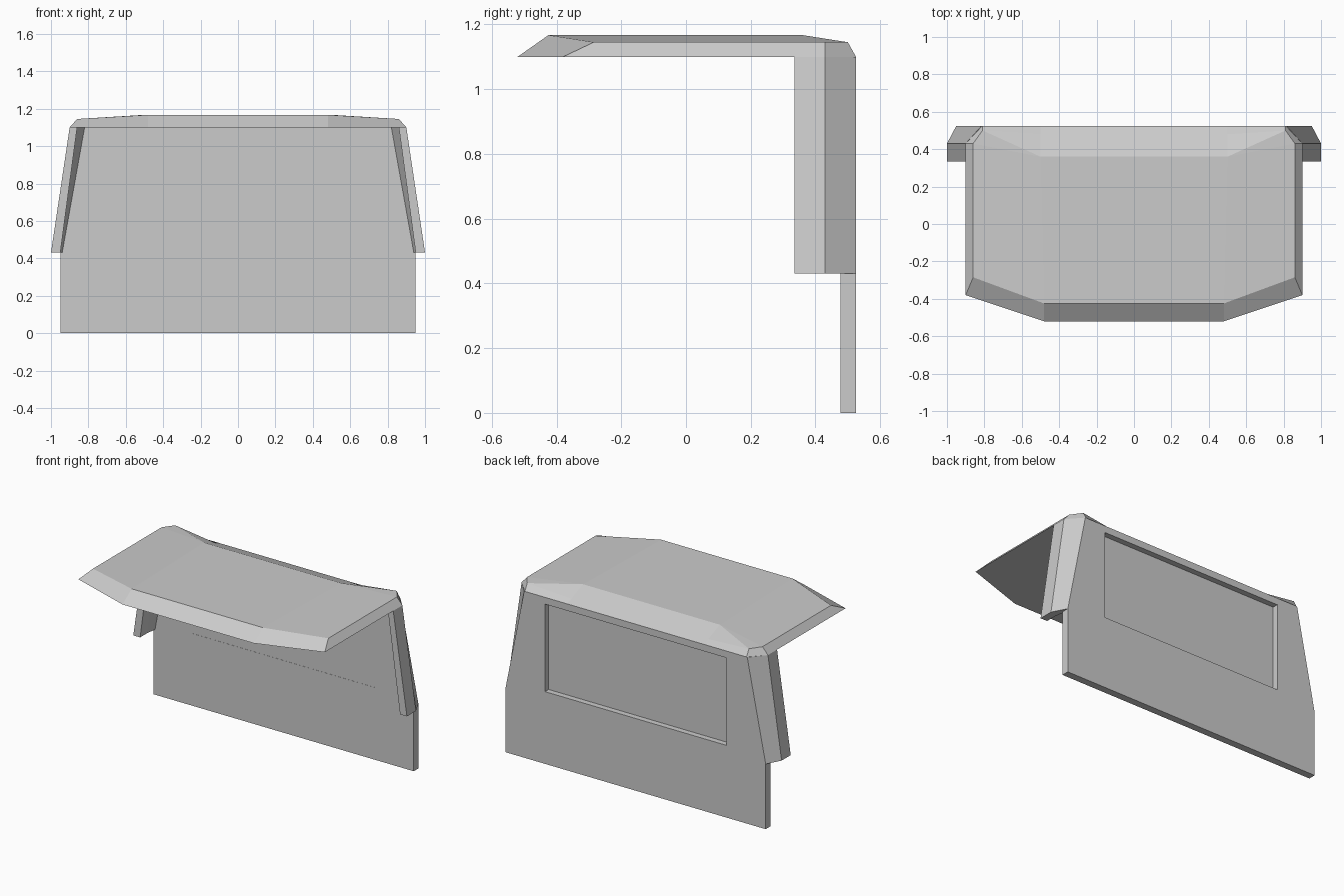
import bpy, bmesh

cube = bpy.data.objects.get("Cube")
if cube:
    bpy.data.objects.remove(cube, do_unlink=True)

grey = bpy.data.materials.new("plain grey")
grey.use_nodes = True
grey.diffuse_color = (0.6, 0.6, 0.6, 1)
grey.node_tree.nodes["Principled BSDF"].inputs["Base Color"].default_value = (0.6, 0.6, 0.6, 1)


def finish(name, bm):
    bmesh.ops.recalc_face_normals(bm, faces=bm.faces)
    mesh = bpy.data.meshes.new(name)
    bm.to_mesh(mesh)
    bm.free()
    mesh.materials.append(grey)
    ob = bpy.data.objects.new(name, mesh)
    bpy.context.collection.objects.link(ob)
    return ob


def loft(name, start, end):
    """Solid between two matching closed sections."""
    bm = bmesh.new()
    a = [bm.verts.new(p) for p in start]
    b = [bm.verts.new(p) for p in end]
    bm.faces.new(a)
    bm.faces.new(b)
    for i in range(len(a)):
        j = (i + 1) % len(a)
        bm.faces.new((a[i], a[j], b[j], b[i]))
    return finish(name, bm)


def slab(name, outline, y0, y1):
    """Extrude the right half of an x, z outline, mirrored, along y."""
    full = outline + [(-x, z) for x, z in reversed(outline)]
    return loft(name, [(x, y0, z) for x, z in full], [(x, y1, z) for x, z in full])


# Back panel with a window opening, and its thin pane
FRONT, BACK, SILL, EAVE = 0.477, 0.525, 0.43, 1.1
panel = slab("back_panel", [(0.95, 0), (0.95, SILL), (0.81, SILL), (0.81, EAVE)], FRONT, BACK)
window = [(0.663, 0.477), (0.663, 1.055)]
cutter = slab("window_cutter", window, 0.4, 0.6)
cutter.hide_render = True
cutter.hide_viewport = True
cut = panel.modifiers.new("window", 'BOOLEAN')
cut.operation = 'DIFFERENCE'
cut.solver = 'EXACT'
cut.object = cutter
slab("window_pane", window, FRONT + 0.001, FRONT + 0.01)

# Swept side fins, wider at the foot
foot = [(1, .335), (1, .43), (.95, BACK), (.81, BACK), (.81, FRONT), (.94, FRONT), (.95, .41), (.95, .335)]
head = [(.9, .335), (.9, .43), (.815, BACK), (.81, BACK), (.81, FRONT), (.82, FRONT), (.86, .41), (.86, .335)]
for side, s in (("left", 1), ("right", -1)):
    loft(side + "_fin", [(s * x, y, SILL) for x, y in foot], [(s * x, y, EAVE) for x, y in head])

# Roof: right half points, outer rim then raised inner surface
points = {
    "rim_front": (.48, -.52, EAVE), "rim_side": (.9, -.38, EAVE),
    "rim_rear": (.9, .43, EAVE), "rim_corner": (.81, BACK, EAVE), "rim_back": (.5, BACK, EAVE),
    "top_front": (.48, -.425, 1.167), "top_side": (.86, -.285, 1.145),
    "top_rear": (.86, .43, 1.145), "top_corner": (.81, .5, 1.145),
    "top_back": (.5, .36, 1.167), "valley": (.5, .48, 1.118),
}
half_faces = [
    "rim_front rim_side top_side top_front",
    "rim_side rim_rear top_rear top_side",
    "rim_rear rim_corner top_corner top_rear",
    "rim_corner rim_back valley top_corner",
    "top_back valley top_corner",
    "top_back top_corner top_rear",
    "top_front top_side top_rear top_back",
]
bm = bmesh.new()
halves = [{k: bm.verts.new((s * x, y, z)) for k, (x, y, z) in points.items()} for s in (1, -1)]
for half in halves:
    for names in half_faces:
        bm.faces.new([half[n] for n in names.split()])
for strip in ("rim_front top_front", "top_front top_back", "top_back valley rim_back"):
    keys = strip.split()
    bm.faces.new([halves[0][k] for k in keys] + [halves[1][k] for k in reversed(keys)])
rim = ["rim_front", "rim_side", "rim_rear", "rim_corner", "rim_back"]
bm.faces.new([halves[0][k] for k in rim] + [halves[1][k] for k in reversed(rim)])
finish("roof", bm)
